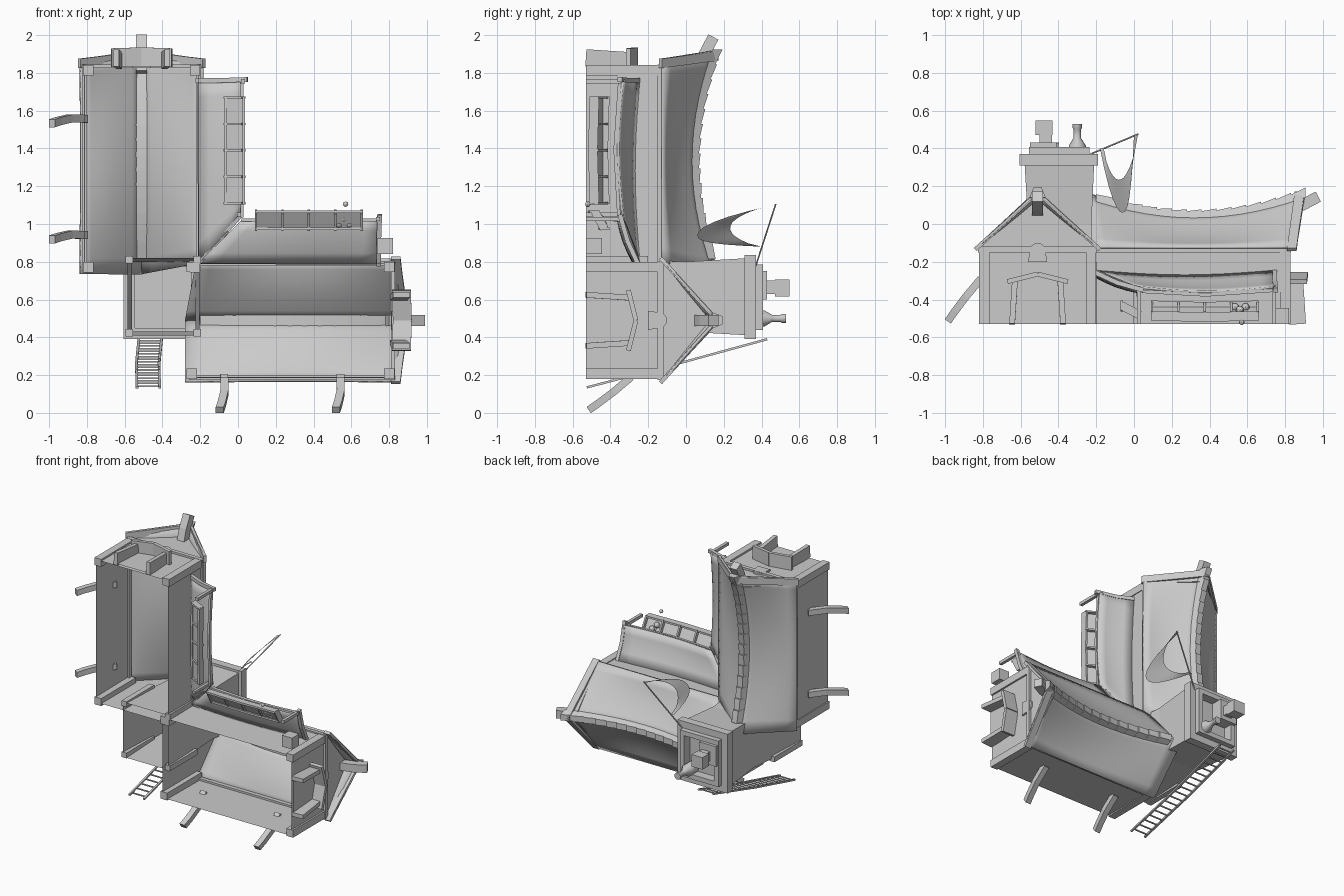
import bpy, bmesh, math
from mathutils import Vector as V

if "Cube" in bpy.data.objects:
    bpy.data.objects.remove(bpy.data.objects["Cube"])

# The house's own "up" is +y. Both wings share one design in (u across, h height, l along).
def wing_a(u, h, l): return V((-.51 + u, h, l + 1.015))
def wing_b(u, h, l): return V((l, h, .49 + u))
def world(x, y, z): return V((x, y, z))

G = -.53            # ground level

def mesh(name, verts, faces, m=world, thick=0, smooth=False):
    me = bpy.data.meshes.new(name)
    me.from_pydata([m(*v) for v in verts], [], faces)
    bm = bmesh.new(); bm.from_mesh(me)
    bmesh.ops.recalc_face_normals(bm, faces=bm.faces)
    bm.to_mesh(me); bm.free()
    ob = bpy.data.objects.new(name, me)
    bpy.context.collection.objects.link(ob)
    if thick:
        s = ob.modifiers.new("thickness", 'SOLIDIFY'); s.thickness = thick; s.offset = 0
    if smooth:
        bpy.context.view_layer.objects.active = ob
        bpy.ops.object.select_all(action='DESELECT'); ob.select_set(True)
        bpy.ops.object.shade_smooth_by_angle(angle=math.radians(35))
    return ob

def block(name, lo, hi, m=world):
    v = [(x, y, z) for x in (lo[0], hi[0]) for y in (lo[1], hi[1]) for z in (lo[2], hi[2])]
    f = [(0,1,3,2), (4,6,7,5), (0,4,5,1), (2,3,7,6), (0,2,6,4), (1,5,7,3)]
    return mesh(name, v, f, m)

def beam(name, path, w, d, side, m=world):
    """Rectangular bar swept along a path; w is measured along 'side'."""
    p = [V(q) for q in path]; s = V(side).normalized(); verts = []; faces = []
    for i, q in enumerate(p):
        t = (p[min(i+1, len(p)-1)] - p[max(i-1, 0)]).normalized()
        n = t.cross(s).normalized()
        verts += [tuple(q + s*a*w/2 + n*b*d/2) for a, b in ((-1,-1), (1,-1), (1,1), (-1,1))]
    for i in range(len(p)-1):
        for k in range(4):
            a, b = i*4+k, i*4+(k+1) % 4
            faces.append((a, b, b+4, a+4))
    e = len(verts)-4
    return mesh(name, verts, faces + [(3,2,1,0), (e, e+1, e+2, e+3)], m)

def grid(name, fn, nu, nv, m=world, thick=0, smooth=True):
    v = [fn(i/nu, j/nv) for i in range(nu+1) for j in range(nv+1)]
    f = [(i*(nv+1)+j, i*(nv+1)+j+1, (i+1)*(nv+1)+j+1, (i+1)*(nv+1)+j)
         for i in range(nu) for j in range(nv)]
    return mesh(name, v, f, m, thick, smooth)

def lathe(name, cx, cz, prof, n=10):
    v = [(cx + r*math.cos(k*math.tau/n), y, cz + r*math.sin(k*math.tau/n)) for r, y in prof for k in range(n)]
    f = [(i*n+k, i*n+(k+1) % n, (i+1)*n+(k+1) % n, (i+1)*n+k) for i in range(len(prof)-1) for k in range(n)]
    return mesh(name, v, f + [tuple(range((len(prof)-1)*n, len(prof)*n))], smooth=True)

def ridge(l): return .055 + .115*((l - .32)/.585)**2

def wing(tag, m, shelf_u):
    # open-bottomed wall shell with two gables
    prof = [(-.3, G), (-.305, -.12), (0, .16), (.305, -.12), (.3, G)]
    v = [(u, h, l) for l in (-.255, .815) for u, h in prof]
    mesh(tag+"_walls", v, [(0,1,2,3,4), (9,8,7,6,5), (0,5,6,1), (3,8,9,4)], m)
    # sagging roof slopes
    for s in (-1, 1):
        def slope(i, j, s=s):
            l0 = -.28 + (.06 if s > 0 else 0)*j
            l = l0 + (.905 - .045*j - l0)*i
            r = ridge(l)
            return (s*.325*j, r + (-.125 - r)*j - .025*math.sin(math.pi*j)*math.sin(math.pi*i), l)
        grid(f"{tag}_roof_{s}", slope, 14, 6, m, .012)
        # bargeboards, eave beams and wall-foot beams
        beam(f"{tag}_bargeboard_{s}", [(s*.33, -.135, .835), (0, .165, .875)], .05, .022, (0, 0, 1), m)
        block(f"{tag}_eave_beam_{s}", (s*.29, -.15, -.26), (s*.315, -.12, .83), m)
        # corner posts
        for l in (-.245, .8):
            block(f"{tag}_corner_post_{s}", (s*.255, G, l-.028), (s*.31, -.12, l+.028), m)
    block(tag+"_gable_beam", (-.3, -.15, .81), (.3, -.12, .83), m)
    # overlapping ridge tiles
    n = 14
    for i in range(n):
        a = -.2 + i*1.1/n; b = a + 1.1/n + .008
        v = []
        for l, e in ((a, .003), (b, .014)):
            y = ridge(l)
            v += [(-.042, y-.03, l), (-.022, y+.008+e, l), (.022, y+.008+e, l), (.042, y-.03, l)]
        mesh(f"{tag}_ridge_tile_{i}", v, [(0,1,2,3), (7,6,5,4), (0,4,5,1), (1,5,6,2), (2,6,7,3), (0,3,7,4)], m)
    # projecting ridge pole
    beam(tag+"_ridge_pole", [(0, .07, .79), (0, .1, .89), (0, .145, .975)], .058, .06, (1, 0, 0), m)
    # curved buttress braces
    for l in (-.085, .53):
        beam(tag+"_brace", [(-.3, -.29, l+.012), (-.38, -.385, l+.014), (-.44, -.465, l), (-.475, -.515, l-.012)],
             .042, .04, (0, 0, 1), m)
    # doorway frame with small peaked hood and door leaf
    for s in (-1, 1):
        beam(tag+"_door_post", [(s*.135, G, .865), (s*.12, -.3, .85)], .03, .09, (1, 0, 0), m)
        beam(tag+"_door_hood", [(s*.16, -.305, .865), (0, -.265, .87)], .1, .025, (0, 0, 1), m)
    mesh(tag+"_door", [(-.12, G, .83), (.12, G, .83), (.11, -.3, .83), (0, -.275, .83), (-.11, -.3, .83)],
         [(0,1,2,3,4)], m)
    # little arched window
    arc = [(.042*math.cos(k*math.pi/6), -.14 + .04*math.sin(k*math.pi/6)) for k in range(7)]
    out = [(.05, -.2)] + arc + [(-.05, -.2)]
    k = len(out)
    mesh(tag+"_gable_window", [(u, h, l) for l in (.812, .828) for u, h in out],
         [tuple(range(k)), tuple(range(2*k-1, k-1, -1))] + [(i, (i+1) % k, (i+1) % k+k, i+k) for i in range(k)], m)
    # porch roof, mitred where the two wings meet
    def porch(i, j):
        l0 = -.215 + .24*j
        return (.3 + .235*j, -.25 - .085*j - .025*math.sin(math.pi*i) - .012*math.sin(math.pi*j),
                l0 + (.75 - l0)*i)
    grid(tag+"_porch_roof", porch, 10, 4, m, .014)
    beam(tag+"_porch_end_rafter", [(.29, -.25, .745), (.42, -.31, .745), (.56, -.35, .75)], .025, .025, (0, 0, 1), m)
    beam(tag+"_porch_edge_beam", [(.53, -.355, .02), (.53, -.375, .38), (.53, -.35, .75)], .016, .018, (1, 0, 0), m)
    block(tag+"_porch_post", (.525, G, .73), (.548, -.345, .752), m)
    # shop counter: tilted tray with four compartments
    a, b = shelf_u
    beam(tag+"_counter_tray", [(a, -.44, .375), (b, -.49, .375)], .57, .008, (0, 0, 1), m)
    beam(tag+"_counter_back", [(a, -.43, .09), (a, -.438, .375), (a, -.43, .66)], .014, .05, (1, 0, 0), m)
    beam(tag+"_counter_front", [(b, -.485, .09), (b, -.493, .375), (b, -.485, .66)], .014, .05, (1, 0, 0), m)
    for i in range(5):
        l = .095 + i*.14
        beam(tag+"_counter_divider", [(a, -.432, l), (b, -.482, l)], .012, .045, (0, 0, 1), m)

wing("long_wing", wing_a, (.445, .54))
wing("side_wing", wing_b, (.485, .575))
block("porch_corner_post", (-.005, G, 1.04), (.015, -.34, 1.06))
beam("porch_valley_beam", [(-.21, -.25, .79), (.02, -.345, 1.05)], .02, .02, (0, 1, 0))

# corner tower with flared top, open underneath
def ring(x0, x1, z0, z1, y): return [(x0, y, z0), (x1, y, z0), (x1, y, z1), (x0, y, z1)]
v = ring(-.585, -.205, .41, .82, G) + ring(-.56, -.225, .43, .8, 0) + ring(-.58, -.21, .41, .82, .34)
mesh("tower_walls", v, [(r*4+k, r*4+(k+1) % 4, r*4+4+(k+1) % 4, r*4+4+k) for r in (0, 1) for k in range(4)]
     + [(8, 9, 10, 11)])
for x in (-.575, -.215):
    for z in (.425, .81):
        block("tower_corner_post", (x-.02, G, z-.02), (x+.02, -.2, z+.02))

# square frames around the tower top
def frame(name, x0, x1, z0, z1, y0, y1, w):
    block(name+"_near", (x0, y0, z0), (x1, y1, z0+w))
    block(name+"_far", (x0, y0, z1-w), (x1, y1, z1))
    block(name+"_left", (x0, y0, z0+w), (x0+w, y1, z1-w))
    block(name+"_right", (x1-w, y0, z0+w), (x1, y1, z1-w))
frame("tower_cornice", -.605, -.19, .39, .835, .31, .37, .06)
frame("tower_parapet", -.555, -.235, .44, .785, .34, .408, .035)

# chimneys on the tower
block("chimney_base", (-.55, .34, .6), (-.41, .43, .75))
block("chimney_stack", (-.5, .42, .63), (-.435, .49, .7))
block("chimney_top", (-.52, .47, .615), (-.43, .548, .705))
lathe("chimney_pot", -.3, .5, [(.045, .34), (.045, .415), (.02, .455), (.02, .5), (.026, .51), (.026, .53)])

# ladder from the ground to the tower top
L0, L1 = V((-.475, G+.005, .135)), V((-.465, .43, .39))
for s in (-.06, .06):
    mid = L0.lerp(L1, .5) + V((s - .008, 0, -.003))
    beam("ladder_rail", [L0 + V((s, 0, 0)), mid, L1 + V((s, 0, 0))], .014, .012, (1, 0, 0))
for i in range(18):
    c = L0.lerp(L1, (i+.5)/18)
    beam("ladder_rung", [c - V((.065, 0, 0)), c + V((.06, 0, 0))], .008, .008, (0, 1, 0))

# hanging banner stretched from a thin pole
beam("banner_pole", [(-.23, .37, .78), (.02, .475, 1.105)], .007, .007, (0, 1, 0))
def banner(i, j):
    top = V((-.16, .4, .88)).lerp(V((.02, .47, 1.1)), i)
    drop = .08 + .32*math.sin(math.pi*i)**.6 if 0 < i < 1 else .002
    y0 = top.y - .2*math.sin(math.pi*i)**.7 if 0 < i < 1 else top.y
    low = .06 + (top.y - .06)*abs(2*i - 1)**2.2
    bulge = .05*math.sin(math.pi*i)
    return (top.x + bulge*.6*j - .02*j, y0 + (min(low, y0) - y0)*j, top.z - bulge*j)
grid("banner_cloth", banner, 12, 6)

# goods: round produce, a dropped one, and a crate by the wall
for x, y, z in ((.535, -.44, 1.0), (.59, -.44, 1.0), (.56, -.455, 1.03), (.57, -.52, 1.105)):
    r = .014 if y < -.5 else .021
    lathe("produce", x, z, [(r*math.sin(a*math.pi/6)+.0005, y - r*math.cos(a*math.pi/6)) for a in range(7)], 8)
block("crate", (.735, G, .84), (.82, -.445, .925))
